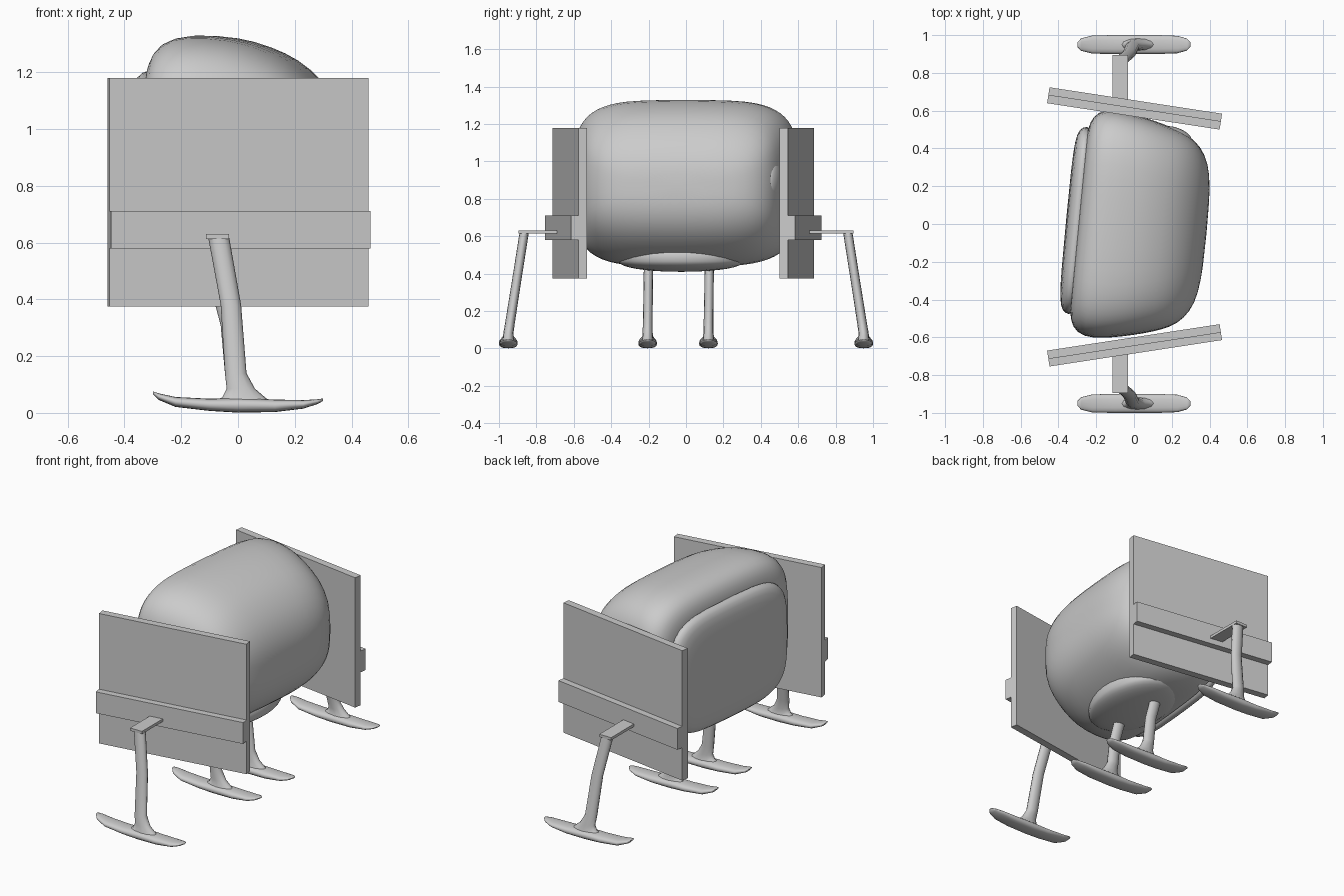
import bpy, bmesh, math
from mathutils import Matrix, Vector

if "Cube" in bpy.data.objects:
    bpy.data.objects.remove(bpy.data.objects["Cube"])


def finish(name, bm, smooth=True, subdiv=0):
    bmesh.ops.recalc_face_normals(bm, faces=bm.faces)
    for f in bm.faces:
        f.smooth = smooth
    me = bpy.data.meshes.new(name)
    bm.to_mesh(me)
    bm.free()
    ob = bpy.data.objects.new(name, me)
    bpy.context.collection.objects.link(ob)
    if subdiv:
        mod = ob.modifiers.new("subdivision", 'SUBSURF')
        mod.levels = mod.render_levels = subdiv
    return ob


def bridge(bm, rings):
    n = len(rings[0])
    vr = [[bm.verts.new(p) for p in r] for r in rings]
    for a, b in zip(vr, vr[1:]):
        for i in range(n):
            j = (i + 1) % n
            bm.faces.new((a[i], a[j], b[j], b[i]))
    bm.faces.new(vr[0])
    bm.faces.new(vr[-1])


def loft_x(name, stations, cy=0.0, seg=32, subdiv=1):
    """Loft superellipse sections (x, half width, z low, z high, exponent)."""
    rings = []
    for x, hw, lo, hi, n in stations:
        ring = []
        for i in range(seg):
            t = 2 * math.pi * i / seg
            c, s = math.cos(t), math.sin(t)
            ring.append((x, cy + hw * math.copysign(abs(c) ** (2 / n), c),
                         (lo + hi) / 2 + (hi - lo) / 2 * math.copysign(abs(s) ** (2 / n), s)))
        rings.append(ring)
    bm = bmesh.new()
    bridge(bm, rings)
    return finish(name, bm, True, subdiv)


def box(name, centre, size, angle=0.0):
    bm = bmesh.new()
    bmesh.ops.create_cube(bm, size=1)
    m = Matrix.Translation(centre) @ Matrix.Rotation(angle, 4, 'Z') @ Matrix.Diagonal((*size, 1))
    bm.transform(m)
    return finish(name, bm, False)


def blob(name, centre, radii, power=1.0, angle=0.0):
    bm = bmesh.new()
    bmesh.ops.create_uvsphere(bm, u_segments=32, v_segments=20, radius=1)
    for v in bm.verts:
        v.co.z = math.copysign(min(1, abs(v.co.z)) ** power, v.co.z)
    bm.transform(Matrix.Translation(centre) @ Matrix.Rotation(angle, 4, 'Z')
                 @ Matrix.Diagonal((*radii, 1)))
    return finish(name, bm)


# Rounded cabin, flat at the back (-x) and domed towards +x
turn = math.radians(-5.5)
cabin = loft_x("cabin", [
    (-0.295, 0.30, 0.65, 1.06, 3.5), (-0.295, 0.46, 0.54, 1.19, 4), (-0.285, 0.53, 0.49, 1.25, 4),
    (-0.25, 0.59, 0.455, 1.31, 4), (-0.16, 0.615, 0.435, 1.337, 4), (0.0, 0.585, 0.435, 1.325, 4),
    (0.1, 0.56, 0.455, 1.295, 3.8), (0.2, 0.53, 0.51, 1.25, 3.6), (0.28, 0.49, 0.57, 1.18, 3.4),
    (0.34, 0.42, 0.64, 1.10, 3.2), (0.375, 0.32, 0.72, 1.01, 3), (0.387, 0.16, 0.80, 0.93, 2.6)],
    cy=-0.015)
# Raised hatch on the flat end
hatch = loft_x("back_hatch", [
    (-0.25, 0.49, 0.48, 1.20, 4), (-0.30, 0.505, 0.465, 1.215, 4), (-0.335, 0.485, 0.485, 1.195, 4),
    (-0.353, 0.43, 0.54, 1.14, 3.8), (-0.36, 0.28, 0.68, 1.0, 3.5)], cy=-0.01)
for ob in (cabin, hatch):
    ob.rotation_euler.z = turn

# Belly pad and side boss
blob("belly_pad", (-0.02, -0.025, 0.49), (0.22, 0.345, 0.08), 0.65, turn)
blob("side_boss", (0.22, 0.47, 0.90), (0.09, 0.04, 0.10), 1.0, math.radians(-20))

# Slanted side panels with rails and arm brackets
for side, label, y0 in ((-1, "front", -0.6225), (1, "back", 0.592)):
    a = -side * math.radians(8.7)
    normal = Vector((-math.sin(a), math.cos(a), 0)) * side
    c = Vector((0, y0, 0.7775))
    box(label + "_panel", c, (0.924, 0.045, 0.805), a)
    r = c + normal * 0.042
    r.z = 0.645
    box(label + "_rail", r, (0.924, 0.041, 0.132), a)
    box(label + "_bracket", (-0.0725, side * 0.775, 0.622), (0.081, 0.24, 0.017))

# Legs with ski feet: rings are (z, x, radius x, radius y)
LEG = [(0.035, 0.01, 0.11, 0.036), (0.055, 0.02, 0.075, 0.03), (0.085, 0.01, 0.05, 0.027),
       (0.14, -0.008, 0.038, 0.026), (0.38, -0.025, 0.036, 0.025), (0.618, -0.068, 0.037, 0.025)]
SKI = [(-0.30, 0.012, 0.066, 0.076, 2), (-0.28, 0.033, 0.046, 0.069, 2.2), (-0.22, 0.048, 0.021, 0.056, 2.4),
       (-0.10, 0.05, 0.007, 0.05, 2.5), (0.0, 0.05, 0.001, 0.053, 2.5), (0.13, 0.05, 0.003, 0.047, 2.5),
       (0.23, 0.046, 0.015, 0.045, 2.4), (0.28, 0.032, 0.031, 0.048, 2.2), (0.30, 0.012, 0.042, 0.051, 2)]


def leg(name, y, lean, stretch):
    rings = []
    for z, x, rx, ry in LEG:
        yy = y + lean * max(0, z - 0.08) / 0.54
        zz = z if z < 0.14 else 0.14 + (z - 0.14) * stretch
        rings.append([(x + rx * math.cos(math.pi * i / 6), yy + ry * math.sin(math.pi * i / 6), zz)
                      for i in range(12)])
    bm = bmesh.new()
    bridge(bm, rings)
    finish(name, bm)
    bpy.context.view_layer.objects.active = bpy.data.objects[name]
    for o in bpy.context.selected_objects:
        o.select_set(False)
    bpy.data.objects[name].select_set(True)
    bpy.ops.object.shade_smooth_by_angle(angle=math.radians(50))
    loft_x(name + "_ski", SKI, cy=y, seg=16, subdiv=0)


leg("front_outer_leg", -0.95, 0.085, 1.0)
leg("back_outer_leg", 0.95, -0.085, 1.0)
leg("front_inner_leg", -0.205, 0.005, 0.7)
leg("back_inner_leg", 0.12, 0.005, 0.7)
